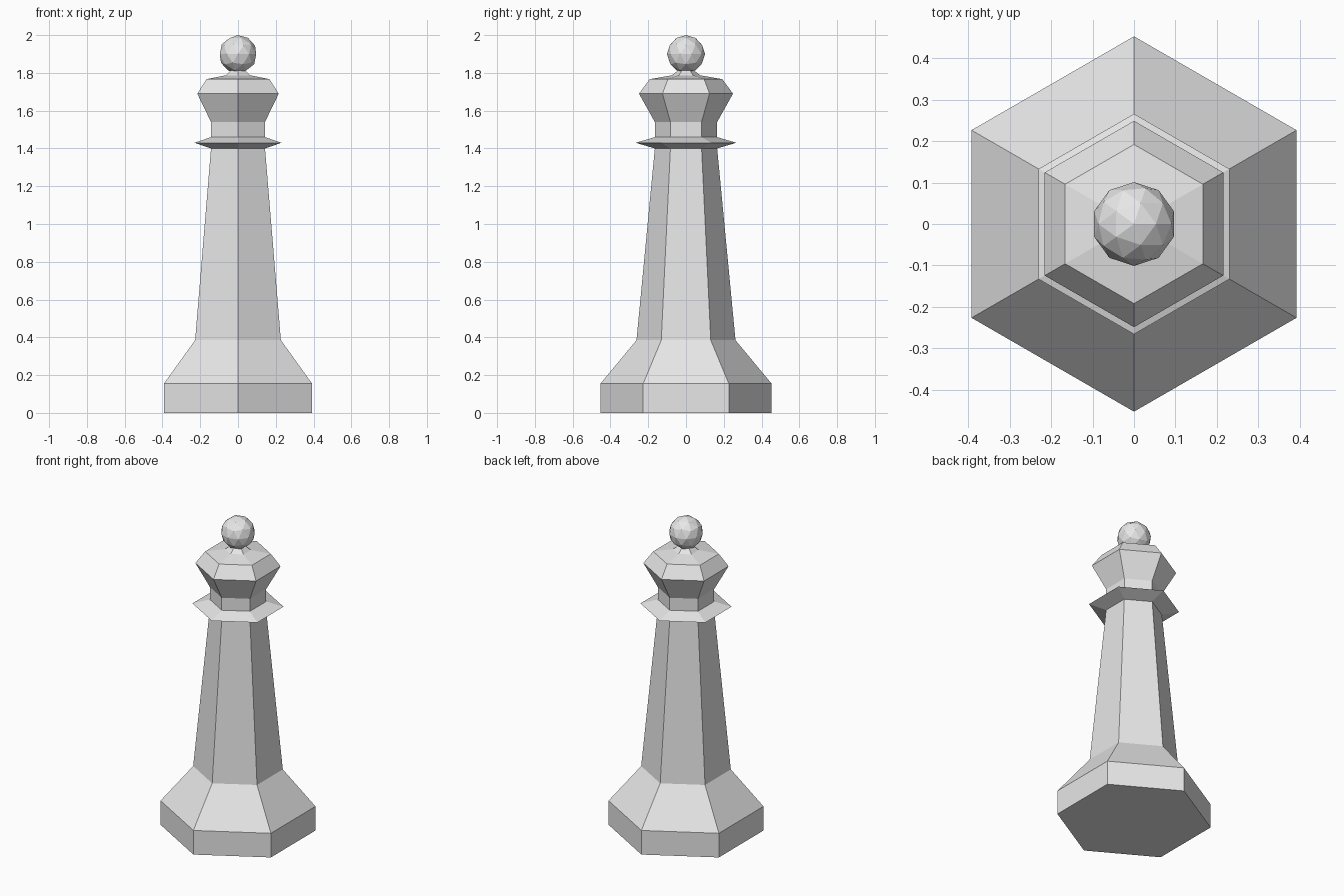
import bpy
import bmesh
from math import cos, sin, pi

cube = bpy.data.objects.get("Cube")
if cube:
    bpy.data.objects.remove(cube, do_unlink=True)

SIDES = 6
BALL_RADIUS = 0.101

# Single stone grey
grey = bpy.data.materials.new("plain_grey")
grey.use_nodes = True
colour = (0.8, 0.8, 0.8, 1)
grey.diffuse_color = colour
grey.node_tree.nodes["Principled BSDF"].inputs["Base Color"].default_value = colour


def add_object(name, bm):
    bmesh.ops.recalc_face_normals(bm, faces=bm.faces)
    mesh = bpy.data.meshes.new(name)
    bm.to_mesh(mesh)
    bm.free()
    mesh.materials.append(grey)
    obj = bpy.data.objects.new(name, mesh)
    bpy.context.scene.collection.objects.link(obj)
    return obj


def turned_prism(name, profile):
    """Sweep a (radius, height) profile round a hexagon with corners on the y axis."""
    bm = bmesh.new()
    rings = []
    for radius, z in profile:
        angles = [pi / 2 + 2 * pi * i / SIDES for i in range(SIDES)]
        rings.append([bm.verts.new((radius * cos(a), radius * sin(a), z)) for a in angles])
    for low, high in zip(rings, rings[1:]):
        for i in range(SIDES):
            j = (i + 1) % SIDES
            bm.faces.new((low[i], low[j], high[j], high[i]))
    bm.faces.new(rings[0])
    bm.faces.new(rings[-1])
    return add_object(name, bm)


# Body: plinth, shaft, collar, flared head and neck in one outline
turned_prism("body", [
    (0.453, 0), (0.453, 0.155),      # plinth
    (0.262, 0.385), (0.165, 1.40),   # shaft
    (0.266, 1.43), (0.165, 1.46),    # collar
    (0.165, 1.54), (0.249, 1.69),    # flared head
    (0.192, 1.767), (0.075, 1.787),  # sloping crown
    (0.04, 1.815),                   # neck
])

# Faceted ball on top
bm = bmesh.new()
bmesh.ops.create_icosphere(bm, subdivisions=2, radius=BALL_RADIUS)
bmesh.ops.translate(bm, verts=bm.verts, vec=(0, 0, 2 - BALL_RADIUS))
add_object("top_ball", bm)
